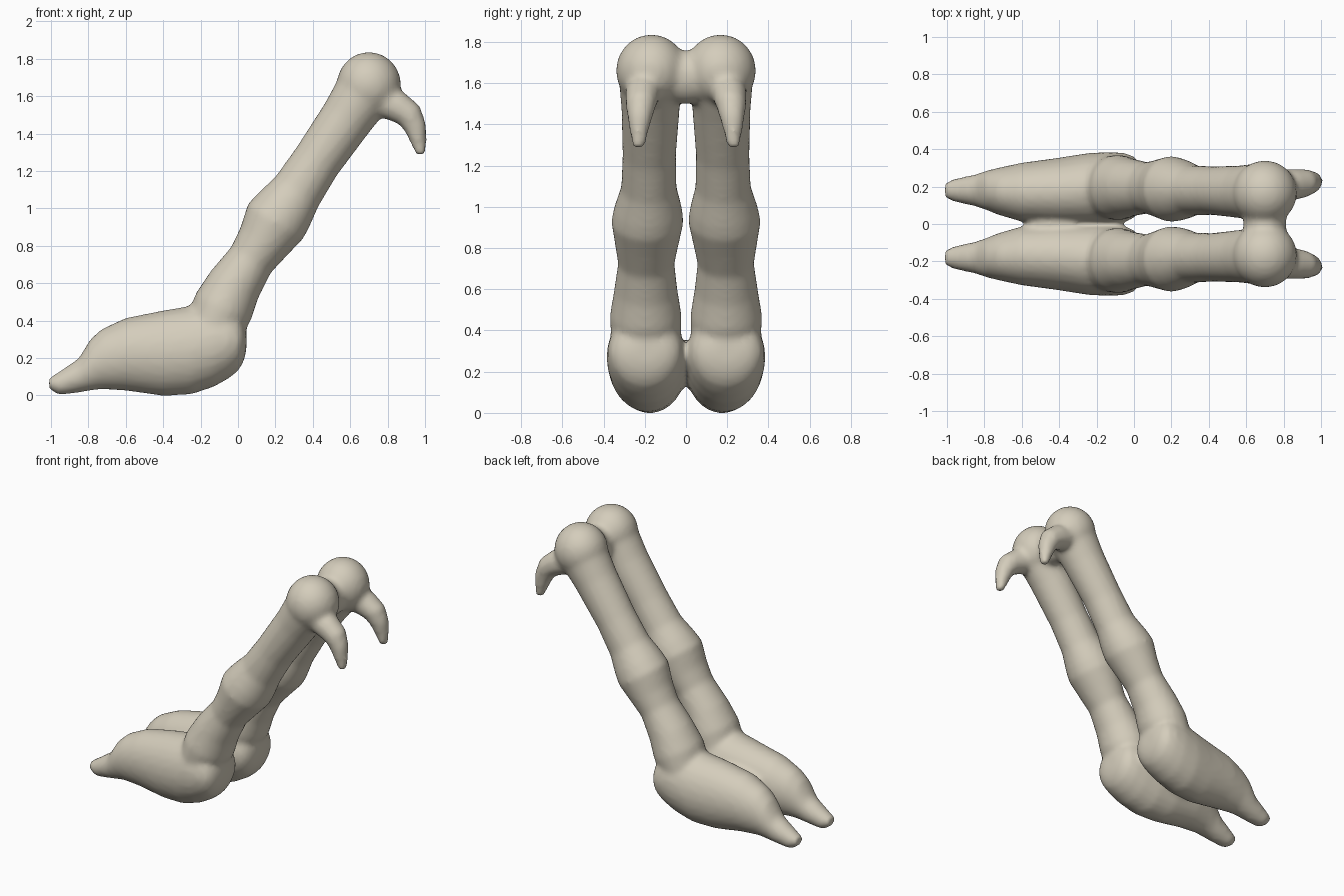
import bpy, bmesh, math
from mathutils import Vector, Matrix

if "Cube" in bpy.data.objects:
    bpy.data.objects.remove(bpy.data.objects["Cube"])

SIDES = 24
bm = bmesh.new()


def loft(rings, side, axis=None):
    """Rings are (x, y, z, half width in y, half height); axis fixes the ring direction."""
    loops = []
    for i, (x, y, z, ry, rn) in enumerate(rings):
        a, b = rings[max(i - 1, 0)], rings[min(i + 1, len(rings) - 1)]
        t = Vector(axis) if axis else Vector((b[0] - a[0], 0, b[2] - a[2])).normalized()
        n = Vector((-t.z, 0, t.x))
        loop = []
        for k in range(SIDES):
            ang = 2 * math.pi * k / SIDES
            p = Vector((x, y, z)) + Vector((0, 1, 0)) * ry * math.cos(ang) + n * rn * math.sin(ang)
            loop.append(bm.verts.new((p.x, p.y * side, p.z)))
        loops.append(loop)
    for l0, l1 in zip(loops, loops[1:]):
        for k in range(SIDES):
            j = (k + 1) % SIDES
            bm.faces.new((l0[k], l0[j], l1[j], l1[k]))
    bm.faces.new(loops[0])
    bm.faces.new(loops[-1])


def ellipsoid(c, r):
    bmesh.ops.create_uvsphere(bm, u_segments=28, v_segments=18, radius=1,
                              matrix=Matrix.Translation(c) @ Matrix.Diagonal((*r, 1)))


# body with tail: (x, y, bottom z, top z, half width)
body = [(-1.01, .18, .035, .095, .04), (-.96, .18, .0, .125, .062), (-.85, .18, .015, .2, .085),
        (-.79, .18, .025, .3, .105), (-.73, .175, .033, .355, .125), (-.6, .17, .025, .415, .158),
        (-.4, .175, -.003, .455, .18), (-.25, .187, .005, .48, .192), (-.13, .193, .045, .5, .193),
        (-.05, .195, .09, .49, .185), (.0, .197, .13, .45, .165), (.03, .197, .18, .4, .13),
        (.045, .197, .24, .34, .07)]
body = [(x, y, (b + t) / 2, w, (t - b) / 2) for x, y, b, t, w in body]

# neck with a bulge half way up
neck = [(-.13, .195, .36, .17, .15), (-.08, .195, .47, .175, .165), (-.02, .195, .59, .155, .147),
        (.07, .193, .725, .137, .127), (.135, .19, .82, .155, .145), (.2, .187, .93, .176, .175),
        (.245, .184, .99, .165, .165), (.315, .18, 1.09, .135, .14), (.42, .178, 1.25, .13, .132),
        (.58, .172, 1.48, .142, .142), (.66, .17, 1.6, .155, .155)]

# hooked beak
beak = [(.74, .2, 1.59, .09, .09), (.85, .21, 1.545, .085, .085), (.915, .218, 1.5, .075, .075),
        (.95, .224, 1.43, .06, .06), (.965, .228, 1.36, .044, .045), (.98, .23, 1.285, .03, .025)]

for side in (1, -1):
    loft(body, side, (1, 0, 0))
    loft(neck, side)
    loft(beak, side)
    ellipsoid((.7, .168 * side, 1.66), (.172, .172, .176))

# soft joints where the two birds touch
ellipsoid((-.39, 0, .24), (.19, .07, .11))
ellipsoid((.7, 0, 1.63), (.115, .2, .13))

bmesh.ops.recalc_face_normals(bm, faces=bm.faces)
mesh = bpy.data.meshes.new("bird_pair")
bm.to_mesh(mesh)
bm.free()
birds = bpy.data.objects.new("bird_pair", mesh)
bpy.context.collection.objects.link(birds)

# one warm stone colour
stone = bpy.data.materials.new("warm_beige")
stone.diffuse_color = (.66, .61, .50, 1)
stone.use_nodes = True
stone.node_tree.nodes["Principled BSDF"].inputs["Base Color"].default_value = stone.diffuse_color
mesh.materials.append(stone)

# fuse the parts into one soft skin
fuse = birds.modifiers.new("fuse", 'REMESH')
fuse.mode = 'VOXEL'
fuse.voxel_size = .018
fuse.use_smooth_shade = True
soften = birds.modifiers.new("soften", 'SMOOTH')
soften.factor = .5
soften.iterations = 6
